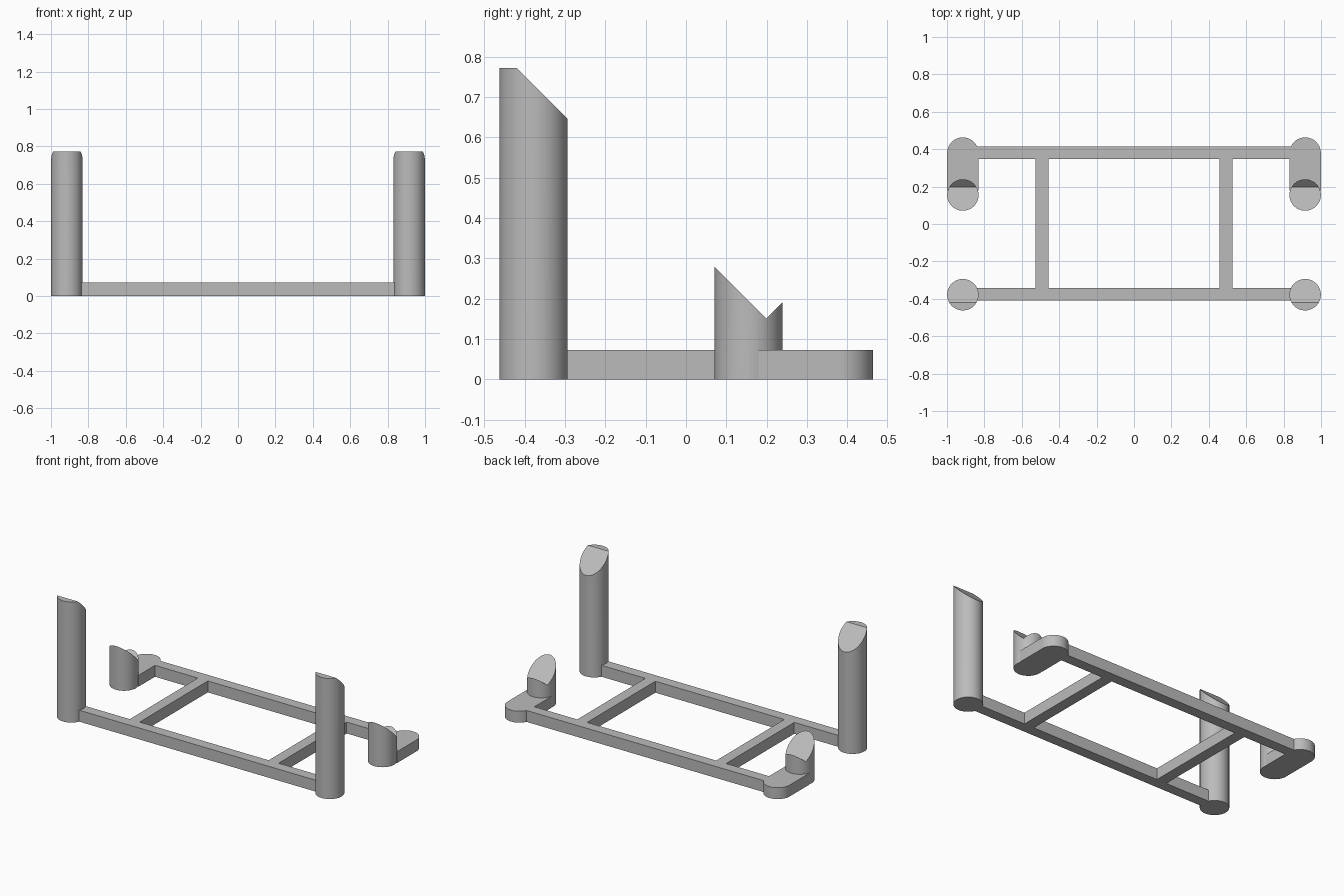
import bpy, bmesh, math
from mathutils import Matrix, Vector

if "Cube" in bpy.data.objects:
    bpy.data.objects.remove(bpy.data.objects["Cube"], do_unlink=True)

grey = bpy.data.materials.new("plain grey")
grey.use_nodes = True
GREY = (0.5, 0.5, 0.5, 1)
grey.diffuse_color = GREY
grey.node_tree.nodes["Principled BSDF"].inputs["Base Color"].default_value = GREY

POST_X, POST_R, HOLE_R = 0.915, 0.084, 0.036
BASE_H = 0.073
FRONT_Y, SEAT_Y, BACK_Y = -0.378, 0.155, 0.379


def finish(name, bm):
    bmesh.ops.recalc_face_normals(bm, faces=bm.faces)
    mesh = bpy.data.meshes.new(name)
    bm.to_mesh(mesh)
    bm.free()
    mesh.materials.append(grey)
    obj = bpy.data.objects.new(name, mesh)
    bpy.context.collection.objects.link(obj)
    return obj


def box(name, x0, x1, y0, y1, z0, z1):
    bm = bmesh.new()
    bmesh.ops.create_cube(bm, size=1)
    bm.transform(Matrix.Translation(((x0 + x1) / 2, (y0 + y1) / 2, (z0 + z1) / 2))
                 @ Matrix.Diagonal((x1 - x0, y1 - y0, z1 - z0, 1)))
    return finish(name, bm)


def rod(name, start, end, radius):
    """Cylinder between two points."""
    start, end = Vector(start), Vector(end)
    axis = end - start
    bm = bmesh.new()
    bmesh.ops.create_cone(bm, cap_ends=True, segments=64, radius1=radius,
                          radius2=radius, depth=axis.length)
    bm.transform(Matrix.Translation((start + end) / 2)
                 @ axis.to_track_quat('Z', 'Y').to_matrix().to_4x4())
    return finish(name, bm)


def side_prism(name, x, half, profile):
    """Extrude a (y, z) profile along x."""
    bm = bmesh.new()
    face = bm.faces.new([bm.verts.new((x - half, y, z)) for y, z in profile])
    new = bmesh.ops.extrude_face_region(bm, geom=[face])["geom"]
    bmesh.ops.translate(bm, vec=(2 * half, 0, 0),
                        verts=[v for v in new if isinstance(v, bmesh.types.BMVert)])
    return finish(name, bm)


def combine(obj, tool, operation):
    """Apply a boolean and remove the helper."""
    tool.hide_render = True
    mod = obj.modifiers.new("combine", 'BOOLEAN')
    mod.operation, mod.object, mod.solver = operation, tool, 'EXACT'
    bpy.ops.object.select_all(action='DESELECT')
    bpy.context.view_layer.objects.active = obj
    obj.select_set(True)
    bpy.ops.object.modifier_apply(modifier=mod.name)
    bpy.data.objects.remove(tool, do_unlink=True)


def smooth(obj):
    bpy.ops.object.select_all(action='DESELECT')
    bpy.context.view_layer.objects.active = obj
    obj.select_set(True)
    bpy.ops.object.shade_smooth_by_angle(angle=math.radians(30))


def slanted_hole(x, y, z):
    return rod("hole_cutter", (x, y - 0.3, z - 0.3), (x, y + 0.3, z + 0.3), HOLE_R)


# Flat frame: two long rails and two cross bars
frame = box("frame", -0.85, 0.85, -0.41, -0.342, 0, BASE_H)
combine(frame, box("back_rail", -0.85, 0.85, 0.347, 0.415, 0, BASE_H), 'UNION')
for s in (-1, 1):
    combine(frame, box("cross_bar", s * 0.492 - 0.035, s * 0.492 + 0.035,
                       -0.36, 0.36, 0, BASE_H), 'UNION')

for s, side in ((-1, "right"), (1, "left")):
    x = s * POST_X

    # Tall front post with slanted top, slanted hole and hole in the base
    post = rod("front_post_" + side, (x, FRONT_Y, 0), (x, FRONT_Y, 0.772), POST_R)
    combine(post, side_prism("slope_cutter", x, 0.2,
            [(-0.52, 0.872), (-0.2, 0.552), (-0.2, 0.872)]), 'DIFFERENCE')
    combine(post, slanted_hole(x, FRONT_Y, 0.733), 'DIFFERENCE')
    combine(post, rod("hole_cutter", (x, FRONT_Y, -0.1), (x, FRONT_Y, 0.3), HOLE_R),
            'DIFFERENCE')
    smooth(post)

    # Back foot: round-ended plate with a screw hole
    foot = box("back_foot_" + side, x - POST_R, x + POST_R, 0.18, BACK_Y, 0, BASE_H)
    combine(foot, rod("round_end", (x, BACK_Y, 0), (x, BACK_Y, BASE_H), POST_R), 'UNION')

    # Short post on the foot, cut by a V notch and a slanted hole
    seat = rod("short_post", (x, SEAT_Y, 0), (x, SEAT_Y, 0.4), POST_R)
    combine(seat, side_prism("notch_cutter", x, 0.2,
            [(0.199, 0.151), (0.5, 0.452), (0.5, 0.6), (-0.25, 0.6)]), 'DIFFERENCE')
    combine(seat, slanted_hole(x, SEAT_Y, 0.195), 'DIFFERENCE')
    combine(foot, seat, 'UNION')
    combine(foot, rod("hole_cutter", (x, BACK_Y, -0.1), (x, BACK_Y, 0.2), HOLE_R),
            'DIFFERENCE')
    smooth(foot)
